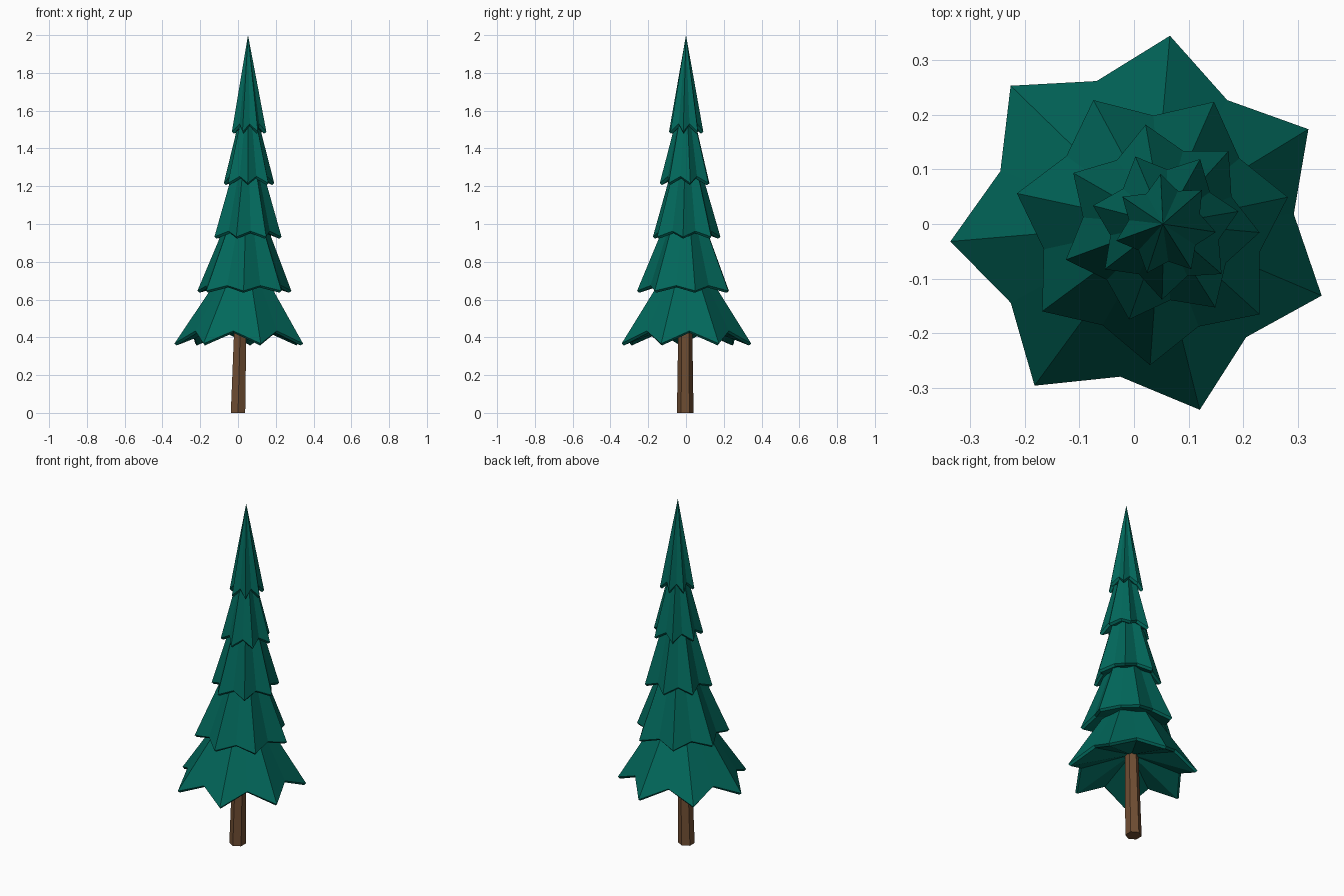
import bpy, bmesh, math

if "Cube" in bpy.data.objects:
    bpy.data.objects.remove(bpy.data.objects["Cube"])


def material(name, rgb):
    m = bpy.data.materials.new(name)
    m.diffuse_color = (*rgb, 1)
    m.use_nodes = True
    m.node_tree.nodes["Principled BSDF"].inputs["Base Color"].default_value = m.diffuse_color
    return m


green = material("pine green", (0.0005, 0.138, 0.105))
brown = material("bark brown", (0.16, 0.075, 0.033))


def finish(name, bm, mat):
    bmesh.ops.recalc_face_normals(bm, faces=bm.faces)
    me = bpy.data.meshes.new(name)
    bm.to_mesh(me)
    bm.free()
    me.materials.append(mat)
    ob = bpy.data.objects.new(name, me)
    bpy.context.collection.objects.link(ob)


# Star-shaped cone with a thin rim and a shallow hollow underside
def tier(name, cx, cy, phase, r_tip, r_notch, z_tip, z_notch, apex_x, apex_z):
    bm = bmesh.new()
    n = 14
    outer, inner = [], []
    for i in range(n):
        a = math.radians(phase) + math.tau * i / n
        r, z = (r_tip, z_tip) if i % 2 == 0 else (r_notch, z_notch)
        outer.append(bm.verts.new((cx + r * math.cos(a), cy + r * math.sin(a), z)))
        r -= 0.012
        inner.append(bm.verts.new((cx + r * math.cos(a), cy + r * math.sin(a), z - 0.010)))
    top = bm.verts.new((apex_x, 0, apex_z))
    under = bm.verts.new((cx, cy, z_notch + 0.2 * r_notch))
    for i in range(n):
        j = (i + 1) % n
        bm.faces.new((outer[i], outer[j], top))
        bm.faces.new((outer[i], inner[i], inner[j], outer[j]))
        bm.faces.new((inner[j], inner[i], under))
    finish(name, bm, green)


# Branch tiers, bottom to top
tier("branches_1", 0.015, -0.004, 81.7, 0.353, 0.279, 0.367, 0.434, 0.035, 0.92)
tier("branches_2", 0.033, -0.004, 63.5, 0.255, 0.203, 0.646, 0.674, 0.048, 1.27)
tier("branches_3", 0.047, 0.000, 98, 0.184, 0.141, 0.932, 0.962, 0.053, 1.56)
tier("branches_4", 0.057, -0.002, 62, 0.137, 0.102, 1.216, 1.252, 0.055, 1.75)
tier("branches_5", 0.057, -0.002, 95, 0.094, 0.067, 1.488, 1.530, 0.053, 2.00)

# Slightly leaning hexagonal trunk
bm = bmesh.new()
rings = []
for x, z, r in ((0, 0, 0.044), (0.012, 0.45, 0.037), (0.018, 0.60, 0.034)):
    rings.append([bm.verts.new((x + r * math.sin(math.tau * i / 6),
                                -0.004 + r * math.cos(math.tau * i / 6), z))
                  for i in range(6)])
for lo, hi in zip(rings, rings[1:]):
    for i in range(6):
        j = (i + 1) % 6
        bm.faces.new((lo[i], lo[j], hi[j], hi[i]))
bm.faces.new(rings[0])
bm.faces.new(rings[-1])
finish("trunk", bm, brown)
